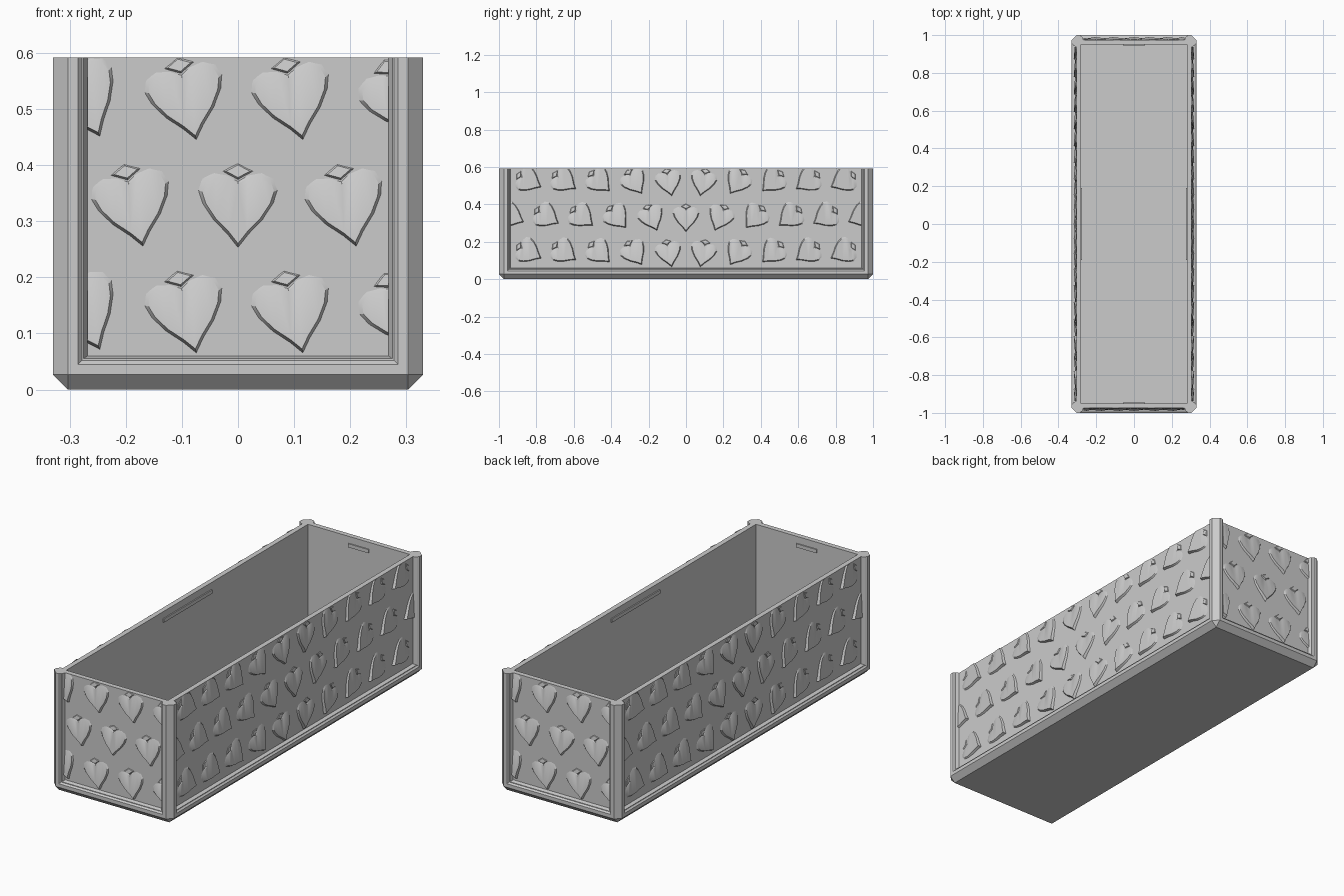
import bpy, bmesh, math
from mathutils import Vector, Matrix

if "Cube" in bpy.data.objects:
    bpy.data.objects.remove(bpy.data.objects["Cube"])

HX, HY, TOP = 0.33, 1.0, 0.592   # half width, half length, height
WALL, SKIN = 0.05, 0.025         # inset of inner and outer wall surfaces
PITCH = 0.19                     # spacing of the heart scales

grey = bpy.data.materials.new("plain grey")
grey.use_nodes = True
grey.diffuse_color = (0.6, 0.6, 0.6, 1)
grey.node_tree.nodes["Principled BSDF"].inputs["Base Color"].default_value = (0.6, 0.6, 0.6, 1)


def finish(name, bm, matrix=Matrix(), smooth=False):
    bmesh.ops.remove_doubles(bm, verts=bm.verts, dist=1e-5)
    bmesh.ops.recalc_face_normals(bm, faces=bm.faces)
    bm.transform(matrix)
    mesh = bpy.data.meshes.new(name)
    bm.to_mesh(mesh)
    bm.free()
    mesh.materials.append(grey)
    obj = bpy.data.objects.new(name, mesh)
    bpy.context.collection.objects.link(obj)
    if smooth:
        bpy.ops.object.select_all(action="DESELECT")
        obj.select_set(True)
        bpy.context.view_layer.objects.active = obj
        bpy.ops.object.shade_smooth_by_angle(angle=math.radians(25))
    return obj


def loft(bm, rings, caps=True):
    loops = [[bm.verts.new(p) for p in ring] for ring in rings]
    for low, high in zip(loops, loops[1:]):
        for i in range(len(low)):
            j = (i + 1) % len(low)
            bm.faces.new((low[i], low[j], high[j], high[i]))
    if caps:
        bm.faces.new(loops[0][::-1])
        bm.faces.new(loops[-1])


def box(bm, low, high):
    rect = [(low[0], low[1]), (high[0], low[1]), (high[0], high[1]), (low[0], high[1])]
    loft(bm, [[(x, y, z) for x, y in rect] for z in (low[2], high[2])])


# Base tray: rings of (inset, height, corner cut)
def tray_ring(inset, z, cut):
    x, y = HX - inset, HY - inset
    return [(x, cut - y, z), (x, y - cut, z), (x - cut, y, z), (cut - x, y, z),
            (-x, y - cut, z), (-x, cut - y, z), (cut - x, -y, z), (x - cut, -y, z)]


bm = bmesh.new()
loft(bm, [tray_ring(*r) for r in ((0.027, 0, 0), (0, 0.027, 0.027), (0, 0.045, 0.027),
                                  (0.008, 0.052, 0.02), (0.008, 0.055, 0.02),
                                  (SKIN, 0.06, 0), (WALL, 0.06, 0), (WALL, 0.03, 0))])
finish("base_tray", bm)

# Corner posts: half of a symmetric plan, given as insets from both outer sides
half = [(0.027, 0), (0.045, 0), (0.052, 0.008), (0.055, 0.008), (0.062, SKIN), (0.062, WALL)]
plan = half + [(WALL, WALL)] + [(b, a) for a, b in reversed(half)]
for end, sy in (("front", -1), ("back", 1)):
    for side, sx in (("right", -1), ("left", 1)):
        bm = bmesh.new()
        loft(bm, [[(sx * (HX - a), sy * (HY - b), z) for a, b in plan] for z in (0.027, TOP)])
        finish(f"{end}_{side}_post", bm)

# Heart scale outline, and the small lip hanging in its cleft
heart = [(0, -0.093), (0.018, -0.07), (0.045, -0.042), (0.065, -0.012), (0.073, 0.012),
         (0.066, 0.034), (0.045, 0.045), (0.02, 0.04)]
heart = heart + [(0, 0.028)] + [(-u, v) for u, v in reversed(heart[1:])]
lip = [(0, 0.028), (0.03, 0.044), (0, 0.06), (-0.03, 0.044)]


def relief(bm, outline, centre, angle, peak, shrink):
    """Plate highest at its lower point and fading into the wall at the top."""
    turn = Matrix.Rotation(angle, 2)
    low, high = min(v for u, v in outline), max(v for u, v in outline)
    mid = Vector((0, (low + high) / 2))
    rings = []
    for scale, raised in ((1, 0), (shrink, 1)):
        ring = []
        for p in outline:
            q = mid + (Vector(p) - mid) * scale
            height = peak * (high - q.y) / (high - low) + 0.001 if raised else -0.002
            w = centre + turn @ q
            ring.append((w.x, -height, w.y))
        rings.append(ring)
    loft(bm, rings)


def wall(name, half_width, distance, spin, tilt, ridge):
    turn = Matrix.Rotation(math.radians(spin), 4, "Z")
    place = turn @ Matrix.Translation((0, -distance, 0))
    edge = half_width - 0.062
    # Flat panel
    bm = bmesh.new()
    box(bm, (-edge, 0, 0.035), (edge, WALL - SKIN, TOP))
    finish(f"{name}_wall", bm, place)
    # Three staggered rows of scales, trimmed to the panel
    bm = bmesh.new()
    count = int(half_width / PITCH) + 1
    for row in range(3):
        for k in range(-count, count + 1):
            u = PITCH * (k if row == 1 else k + 0.5)
            centre = Vector((u, 0.155 + PITCH * row))
            relief(bm, heart, centre, tilt(u), 0.014, 0.88)
            relief(bm, lip, centre, tilt(u), 0.005, 0.7)
    bmesh.ops.triangulate(bm, faces=[f for f in bm.faces if len(f.verts) > 4])
    for co, no in (((edge, 0, 0), (1, 0, 0)), ((-edge, 0, 0), (-1, 0, 0)), ((0, 0, TOP), (0, 0, 1))):
        bmesh.ops.bisect_plane(bm, geom=bm.verts[:] + bm.edges[:] + bm.faces[:],
                               plane_co=co, plane_no=no, clear_outer=True)
    finish(f"{name}_heart_scales", bm, place, smooth=True)
    # Catch ridge inside, near the rim
    bm = bmesh.new()
    inner = WALL - SKIN
    box(bm, (-ridge, inner - 0.002, 0.54), (ridge, inner + 0.006, 0.558))
    finish(f"{name}_inner_ridge", bm, place)


def end_tilt(u):
    return math.radians(0 if abs(u) < 0.01 else 25 if abs(u) > 0.25 else 13)


def side_tilt(u):
    return -math.atan(u / 0.45)


for name, spin in (("front", 0), ("back", 180)):
    wall(name, HX, HY - SKIN, spin, end_tilt, 0.057)
for name, spin in (("left", 90), ("right", 270)):
    wall(name, HY, HX - SKIN, spin, side_tilt, 0.19)
